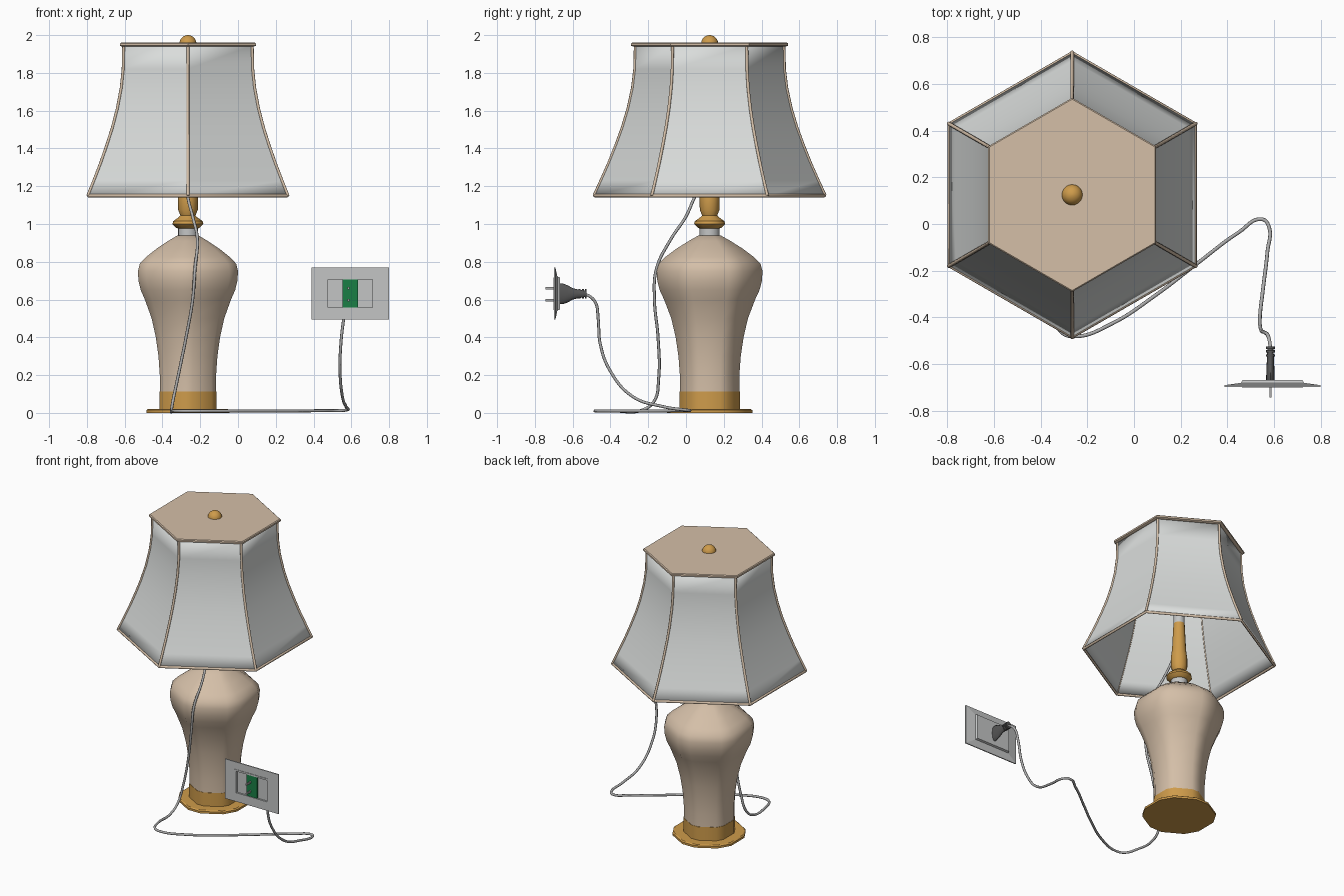
import bpy, bmesh, math
from mathutils import Vector

if "Cube" in bpy.data.objects:
    bpy.data.objects.remove(bpy.data.objects["Cube"])

CX, CY = -0.265, 0.125   # lamp axis


def mat(name, rgb):
    m = bpy.data.materials.new(name)
    m.diffuse_color = (*rgb, 1)
    m.use_nodes = True
    m.node_tree.nodes["Principled BSDF"].inputs["Base Color"].default_value = m.diffuse_color
    return m


BEIGE = mat("beige", (0.66, 0.52, 0.39))
GOLD = mat("gold", (0.62, 0.33, 0.07))
FABRIC = mat("shade_white", (0.70, 0.72, 0.71))
GREY = mat("light_grey", (0.55, 0.56, 0.56))
CORD = mat("cord_grey", (0.42, 0.42, 0.42))
DARK = mat("dark_grey", (0.09, 0.09, 0.09))
GREEN = mat("green", (0.01, 0.21, 0.06))


def loft(name, loops, material, caps=True, angle=35):
    """Skin a stack of equal-length point loops."""
    bm = bmesh.new()
    rings = [[bm.verts.new(p) for p in lp] for lp in loops]
    n = len(rings[0])
    for a, b in zip(rings, rings[1:]):
        for i in range(n):
            j = (i + 1) % n
            bm.faces.new((a[i], a[j], b[j], b[i]))
    if caps:
        bm.faces.new(rings[0][::-1])
        bm.faces.new(rings[-1])
    bmesh.ops.recalc_face_normals(bm, faces=bm.faces)
    me = bpy.data.meshes.new(name)
    bm.to_mesh(me)
    bm.free()
    ob = bpy.data.objects.new(name, me)
    bpy.context.collection.objects.link(ob)
    me.materials.append(material)
    select(ob)
    bpy.ops.object.shade_smooth_by_angle(angle=math.radians(angle))
    return ob


def select(ob):
    bpy.ops.object.select_all(action='DESELECT')
    ob.select_set(True)
    bpy.context.view_layer.objects.active = ob


def ring(r, z, n=16):
    return [(CX + r * math.cos(math.tau * i / n + math.pi / 2),
             CY + r * math.sin(math.tau * i / n + math.pi / 2), z) for i in range(n)]


def cut_hex(a, z, cut=1.057):
    """Hexagon of apothem a with its corners cut off at cut * a."""
    pts = []
    w = (1.1547 - cut) * math.sqrt(3) * a
    for k in range(6):
        t = math.radians(90 + 60 * k)
        d, s = Vector((math.cos(t), math.sin(t))), Vector((-math.sin(t), math.cos(t)))
        for side in (-1, 1):
            p = d * cut * a + s * w * side
            pts.append((CX + p.x, CY + p.y, z))
    return pts


def tube(name, pts, radius, material, cyclic=False, smooth=False):
    cu = bpy.data.curves.new(name, 'CURVE')
    cu.dimensions = '3D'
    cu.bevel_depth = radius
    cu.bevel_resolution = 2
    cu.use_fill_caps = True
    cu.resolution_u = 8
    sp = cu.splines.new('BEZIER' if smooth else 'POLY')
    if smooth:
        sp.bezier_points.add(len(pts) - 1)
        for b, p in zip(sp.bezier_points, pts):
            b.co = p
            b.handle_left_type = b.handle_right_type = 'AUTO'
    else:
        sp.points.add(len(pts) - 1)
        for q, p in zip(sp.points, pts):
            q.co = (*p, 1)
    sp.use_cyclic_u = cyclic
    cu.materials.append(material)
    ob = bpy.data.objects.new(name, cu)
    bpy.context.collection.objects.link(ob)
    select(ob)
    bpy.ops.object.convert(target='MESH')
    bpy.ops.object.shade_smooth_by_angle(angle=math.radians(50))


def turned(name, profile, material, n=16, angle=35):
    return loft(name, [ring(r, z, n) for r, z in profile], material, angle=angle)


# Base plate, gold foot and vase body
loft("base_plate", [cut_hex(a, z, 1.03) for a, z in ((.22, 0), (.22, .014), (.212, .02))], GOLD)
loft("base_collar", [cut_hex(.151, .018), cut_hex(.151, .113)], GOLD)
BODY = ((.149, .11), (.149, .2), (.156, .3), (.170, .4), (.192, .5), (.228, .6),
        (.25, .65), (.262, .7), (.265, .75), (.255, .79), (.222, .825), (.165, .87),
        (.105, .91), (.055, .94))
loft("vase_body", [cut_hex(a, z) for a, z in BODY], BEIGE, angle=42)

# Neck, gold stem, socket, bulb, rod and finial
turned("neck", ((.053, .93), (.053, .985)), GREY)
turned("gold_stem", ((.05, .975), (.062, .98), (.082, 1.0), (.078, 1.015), (.05, 1.035),
                     (.04, 1.045), (.052, 1.075), (.053, 1.14), (.045, 1.2), (.036, 1.39)), GOLD, 12)
turned("socket", ((.035, 1.385), (.035, 1.47)), GREY)
turned("bulb", ((.03, 1.46), (.035, 1.49), (.06, 1.54), (.065, 1.58), (.05, 1.625), (.012, 1.645)),
       FABRIC, angle=60)
turned("top_rod", ((.01, 1.64), (.01, 1.95)), GOLD, 8)
turned("finial", [(max(.003, .045 * math.cos(t)), 1.955 + .045 * math.sin(t))
                  for t in [math.radians(-30 + 15 * i) for i in range(9)]], GOLD, 20, 50)

# Flared hexagonal shade with panels, ribs and rims
SHADE = ((.612, 1.15), (.575, 1.23), (.535, 1.32), (.495, 1.42), (.462, 1.51),
         (.432, 1.61), (.408, 1.72), (.396, 1.82), (.393, 1.945))
shade = loft("shade_panels", [ring(r, z, 6) for r, z in SHADE], FABRIC, caps=False, angle=30)
sol = shade.modifiers.new("thickness", 'SOLIDIFY')
sol.thickness = 0.005
for k in range(6):
    tube(f"shade_rib_{k + 1}", [ring(r, z, 6)[k] for r, z in SHADE], .008, BEIGE)
tube("shade_bottom_rim", ring(.608, 1.15, 6), .009, BEIGE, cyclic=True)
loft("shade_top_plate", [ring(r, z, 6) for r, z in
                         ((.405, 1.94), (.416, 1.944), (.416, 1.955), (.41, 1.96))], BEIGE, angle=20)

# Power cord from the stem, down the vase, over the floor and up to the plug
tube("power_cord", [
    (-.27, .10, 1.24), (-.265, .045, 1.14), (-.24, 0, 1.04), (-.215, -.08, .92),
    (-.228, -.157, .76), (-.24, -.167, .6), (-.275, -.148, .4), (-.32, -.145, .18),
    (-.345, -.17, .06), (-.352, -.24, .012), (-.345, -.38, .010), (-.31, -.465, .010),
    (-.25, -.482, .010), (-.1, -.43, .010), (.1, -.30, .010), (.27, -.17, .010),
    (.45, -.035, .012), (.55, .02, .013), (.578, -.01, .016), (.572, -.12, .033),
    (.553, -.28, .085), (.54, -.40, .22), (.545, -.455, .37), (.56, -.465, .5),
    (.575, -.48, .585), (.583, -.515, .62), (.585, -.55, .63)], .008, CORD, smooth=True)


# Wall plate: rectangles skinned along y, recessed in front, raised behind
def rect(x, z, hx, hz, y):
    return [(x - hx, y, z - hz), (x + hx, y, z - hz), (x + hx, y, z + hz), (x - hx, y, z + hz)]


PX, PZ = .594, .632
loft("wall_plate", [rect(PX, PZ, *p) for p in (
    (.118, .075, -.687), (.118, .075, -.698), (.205, .137, -.698), (.205, .137, -.691),
    (.135, .09, -.681), (.128, .085, -.668))], GREY, angle=10)
# Thin frame around the recess
for s in (-1, 1):
    loft(f"frame_side_{s}", [rect(PX + s * .124, PZ, .006, .086, y) for y in (-.701, -.69)], GREY)
    loft(f"frame_bar_{s}", [rect(PX, PZ + s * .08, .118, .006, y) for y in (-.701, -.69)], GREY)
loft("green_panel", [rect(PX, PZ, .04, .075, y) for y in (-.697, -.686)], GREEN)


# Plug with tapered flat body, collar rings and two prongs
def oval(hx, hz, y, n=16):
    return [(.585 + hx * math.cos(math.tau * i / n), y, .63 + hz * math.sin(math.tau * i / n))
            for i in range(n)]


loft("plug_body", [oval(*p) for p in (
    (.018, .055, -.67), (.018, .054, -.65), (.017, .045, -.625), (.016, .03, -.6),
    (.015, .024, -.575), (.013, .016, -.53))], DARK, angle=45)
for y in (-.568, -.55, -.535):
    loft("plug_collar", [oval(.02, .025, y), oval(.02, .025, y + .009)], DARK)
for z in (.596, .66):
    loft("plug_prong", [rect(.585, z, .004, .006, y) for y in (-.745, -.66)], CORD)
